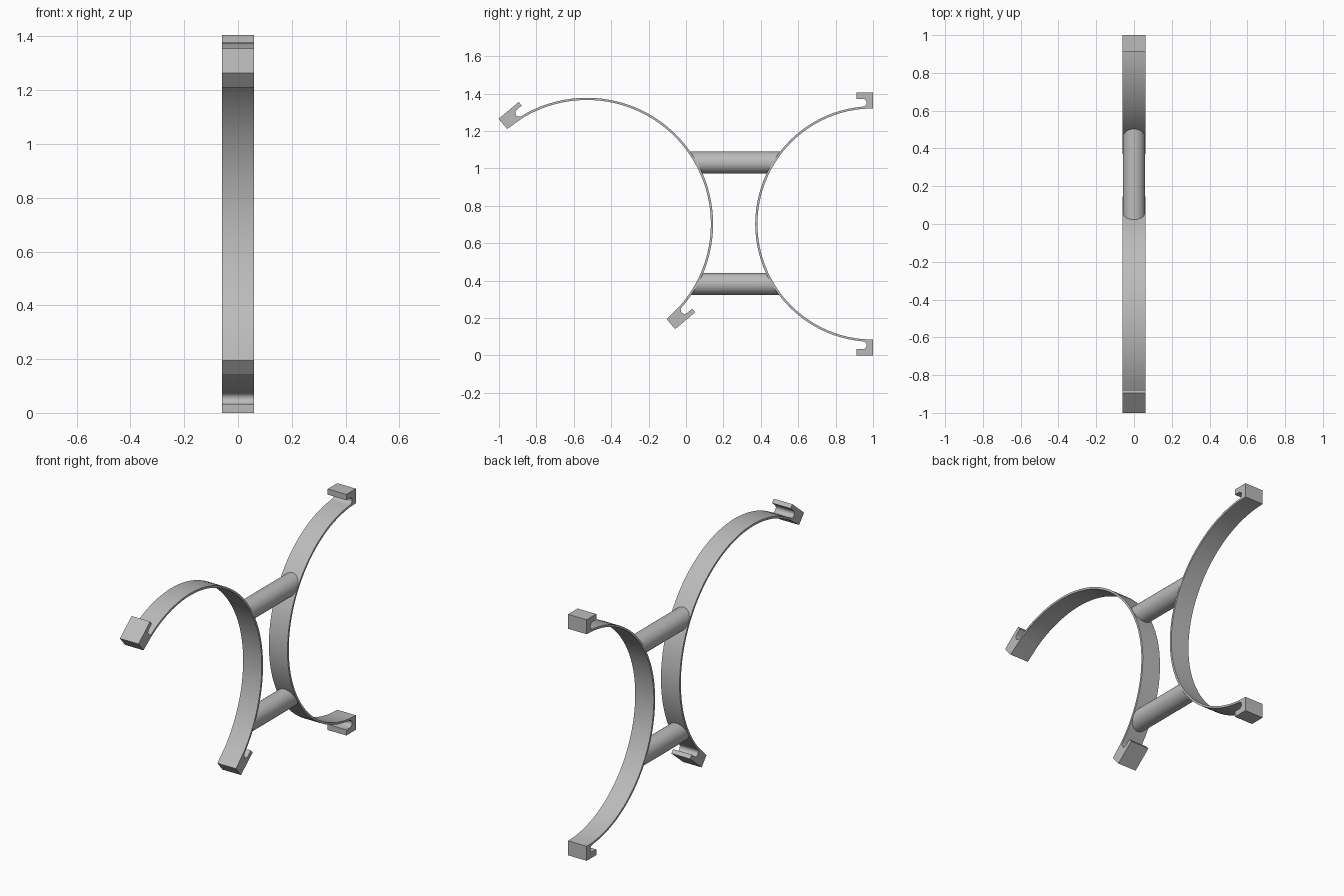
import bpy, bmesh
from math import sin, cos, asin, sqrt, pi, radians

if "Cube" in bpy.data.objects:
    bpy.data.objects.remove(bpy.data.objects["Cube"])

HALF_WIDTH = 0.06
MID_Z = 0.7025

grey = bpy.data.materials.new("plain grey")
grey.use_nodes = True
grey.diffuse_color = (0.5, 0.5, 0.5, 1)
grey.node_tree.nodes["Principled BSDF"].inputs["Base Color"].default_value = (0.5, 0.5, 0.5, 1)


def finish(name, bm):
    bmesh.ops.recalc_face_normals(bm, faces=bm.faces)
    mesh = bpy.data.meshes.new(name)
    bm.to_mesh(mesh)
    bm.free()
    mesh.materials.append(grey)
    obj = bpy.data.objects.new(name, mesh)
    bpy.context.collection.objects.link(obj)
    bpy.ops.object.select_all(action='DESELECT')
    obj.select_set(True)
    bpy.context.view_layer.objects.active = obj
    bpy.ops.object.shade_smooth_by_angle(angle=radians(30))
    return obj


def prism(name, outline):
    """Extrude a (y, z) outline across the full width."""
    bm = bmesh.new()
    face = bm.faces.new([bm.verts.new((-HALF_WIDTH, y, z)) for y, z in outline])
    new = bmesh.ops.extrude_face_region(bm, geom=[face], use_keep_orig=True)["geom"]
    for v in new:
        if isinstance(v, bmesh.types.BMVert):
            v.co.x = HALF_WIDTH
    return finish(name, bm)


def clip(name, centre_y, axis, outer, inner, top, lug, lug_thick, notch, steps=24):
    """Half-round band with a notched hook at each end; axis points to its middle."""
    def arc(radius):
        start = asin(notch / radius)
        return [(radius * sin(a), radius * cos(a))
                for a in (start + (pi / 2 - start) * i / steps for i in range(steps + 1))]

    # half of the profile as (distance along axis, distance from axis)
    low, high = sqrt(outer ** 2 - notch ** 2), top - lug_thick
    r, mid = (high - low) / 2, (high + low) / 2
    rounded = [(notch - r * sin(pi * i / 8), mid - r * cos(pi * i / 8)) for i in range(1, 9)]
    half = arc(outer)[::-1] + rounded
    half += [(lug, high), (lug, top), (0, top), (0, inner)] + arc(inner)

    # mirror it, dropping the two points shared on the axis
    full = half + [(t, -d) for t, d in half[::-1][1:-1]]
    c, s = cos(axis), sin(axis)
    return prism(name, [(centre_y + t * c - d * s, MID_Z + t * s + d * c) for t, d in full])


FRONT_Y, FRONT_R = -0.53, 0.675
BACK_Y, BACK_R = 1.0, 0.63
clip("front_clip", FRONT_Y, radians(40), FRONT_R, 0.663, 0.734, 0.14, 0.025, 0.105)
# the back clip faces the other way
clip("back_clip", BACK_Y, pi, BACK_R, 0.618, 0.7025, 0.088, 0.033, 0.055)


def strut(name, z, radius=0.0585, sides=32):
    """Round bar whose ends are shaped to sit inside both bands."""
    bm = bmesh.new()
    rings = [[], []]
    for i in range(sides):
        a = 2 * pi * i / sides
        x, h = radius * cos(a), z + radius * sin(a)
        up = (h - MID_Z) ** 2
        rings[0].append(bm.verts.new((x, FRONT_Y + sqrt((FRONT_R - 0.004) ** 2 - up), h)))
        rings[1].append(bm.verts.new((x, BACK_Y - sqrt((BACK_R - 0.004) ** 2 - up), h)))
    for i in range(sides):
        j = (i + 1) % sides
        bm.faces.new((rings[0][i], rings[0][j], rings[1][j], rings[1][i]))
    # close each end with strips that follow the band
    for ring in rings:
        n = sides // 4
        for k in range(sides // 2):
            a, b = (n + k) % sides, (n + k + 1) % sides
            c, d = (n - k - 1) % sides, (n - k) % sides
            bm.faces.new(list(dict.fromkeys((ring[a], ring[b], ring[c], ring[d]))))
    return finish(name, bm)


strut("upper_strut", 1.031)
strut("lower_strut", 0.381)
